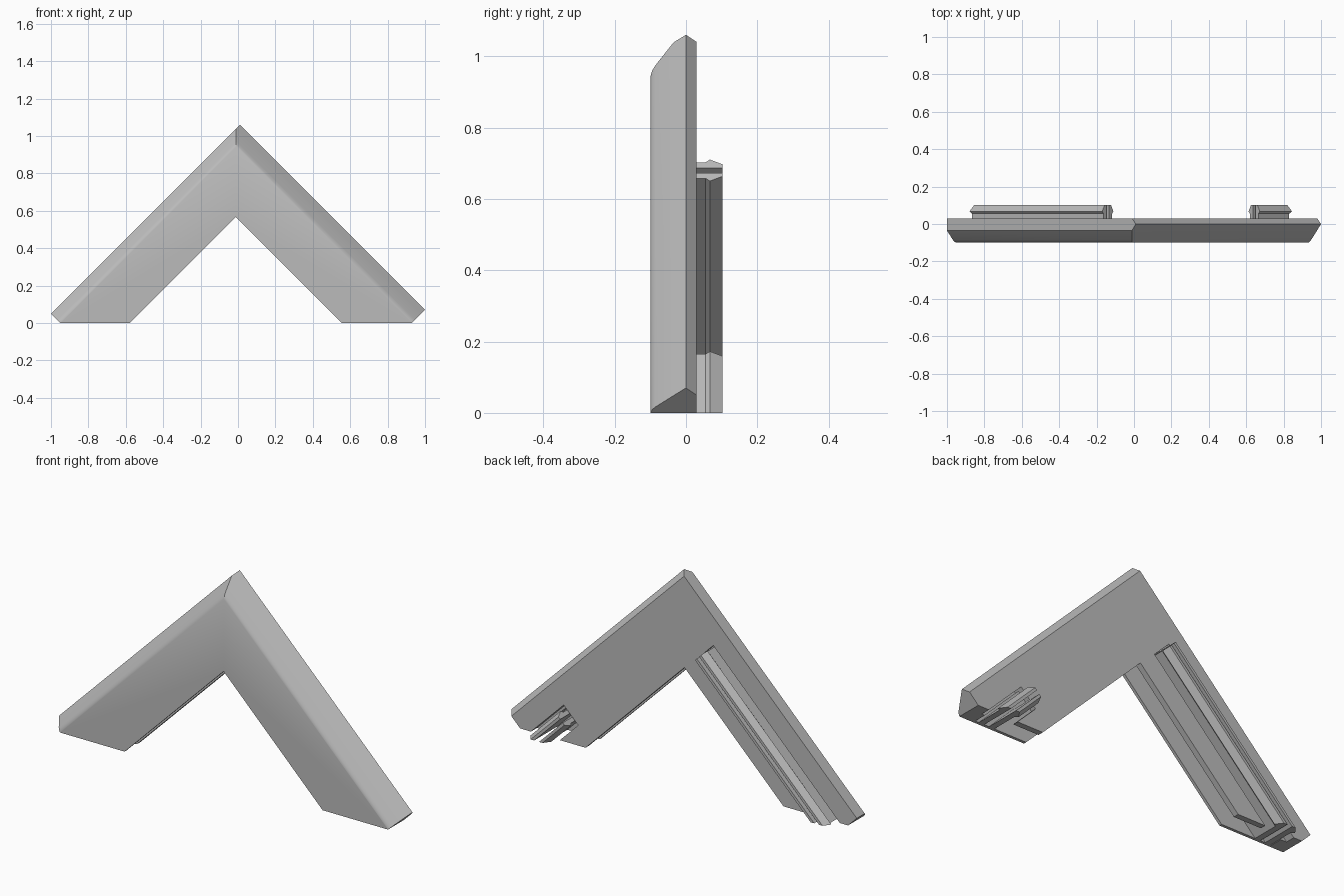
import bpy, bmesh, math

if "Cube" in bpy.data.objects:
    bpy.data.objects.remove(bpy.data.objects["Cube"])

grey = bpy.data.materials.new("mid grey")
grey.use_nodes = True
grey.diffuse_color = (0.5, 0.5, 0.5, 1)
grey.node_tree.nodes["Principled BSDF"].inputs["Base Color"].default_value = (0.5, 0.5, 0.5, 1)


def loft(name, rings):
    """Skin a closed solid through matching rings of points."""
    bm = bmesh.new()
    loops = [[bm.verts.new(p) for p in ring] for ring in rings]
    n = len(loops[0])
    for a, b in zip(loops, loops[1:]):
        for i in range(n):
            j = (i + 1) % n
            bm.faces.new((a[i], a[j], b[j], b[i]))
    bm.faces.new(loops[0])
    bm.faces.new(loops[-1])
    bmesh.ops.recalc_face_normals(bm, faces=bm.faces)
    mesh = bpy.data.meshes.new(name)
    bm.to_mesh(mesh)
    bm.free()
    mesh.materials.append(grey)
    ob = bpy.data.objects.new(name, mesh)
    bpy.context.collection.objects.link(ob)
    return ob


def arm_point(side, d, e, y):
    """d is measured outward across an arm, e along it toward the apex."""
    return (side * (d - e) / 2, y, (d + e) / 2)


def chevron(y, right, left, in_right, in_left, right_end=-0.93, left_end=-0.95):
    """One outline of the two-armed corner at depth y."""
    return [((right - left) / 2, y, (right + left) / 2),
            arm_point(1, right, right_end, y),
            (-right_end, y, 0), (in_right, y, 0),
            ((in_right - in_left) / 2, y, (in_right + in_left) / 2),
            (-in_left, y, 0), (left_end, y, 0),
            arm_point(-1, left, left_end, y)]


def cut(target, cutter):
    cutter.hide_render = True
    mod = target.modifiers.new("cut", "BOOLEAN")
    mod.operation = "DIFFERENCE"
    mod.solver = "EXACT"
    mod.object = cutter
    bpy.context.view_layer.objects.active = target
    bpy.ops.object.modifier_apply(modifier=mod.name)
    bpy.data.objects.remove(cutter)


# Corner body: bevelled front edge, flat back
layers = [(0.03, 1.03, 1.05), (0, 1.07, 1.05), (-0.035, 1.027, 1.05),
          (-0.086, 0.963, 0.985), (-0.095, 0.948, 0.97), (-0.1, 0.932, 0.952)]
body = loft("corner_body", [chevron(y, r, l, 0.555, 0.58) for y, r, l in layers])

# Panel slot, open along the inner edge and at the feet
slot = []
for y in (-0.085, 0):
    low = -0.1
    slot.append([(-0.01, y, 0.86), (0.85, y, 0), (0.85, y, low), (0.4, y, low),
                 (-0.0125, y, 0.45), (-0.43, y, low), (-0.87, y, low), (-0.87, y, 0)])
cut(body, loft("slot_cutter", slot))

# Snap rails: side, centre line, upper end
rails = [("right_rail", -1, 0.82, 0.54), ("left_rail", 1, 0.785, -0.5)]
hook = [(0.014, -0.087), (0.045, -0.087), (0.045, 0.055),
        (0.06, 0.067), (0.034, 0.102), (0.014, 0.102)]

for name, side, centre, end in rails:
    # Relief opening around the rail
    d0, d1 = centre - 0.083, centre + 0.083
    ring = [(d0, -d0 - 0.1), (d1, -d1 - 0.1), (d1, end + 0.008), (d0, end + 0.008)]
    cut(body, loft("relief_cutter",
                   [[arm_point(side, d, e, y) for d, e in ring] for y in (-0.02, 0.06)]))
    # Two mirrored hooked prongs
    for label, flip in (("outer", 1), ("inner", -1)):
        profile = [(centre + flip * w, y) for w, y in hook]
        loft(f"{name}_{label}_prong",
             [[arm_point(side, d, -d, y) for d, y in profile],
              [arm_point(side, d, end, y) for d, y in profile]])

# Smooth the rounded front edge, keep the rest crisp
bpy.ops.object.select_all(action="DESELECT")
body.select_set(True)
bpy.context.view_layer.objects.active = body
bpy.ops.object.shade_smooth_by_angle(angle=math.radians(28))
